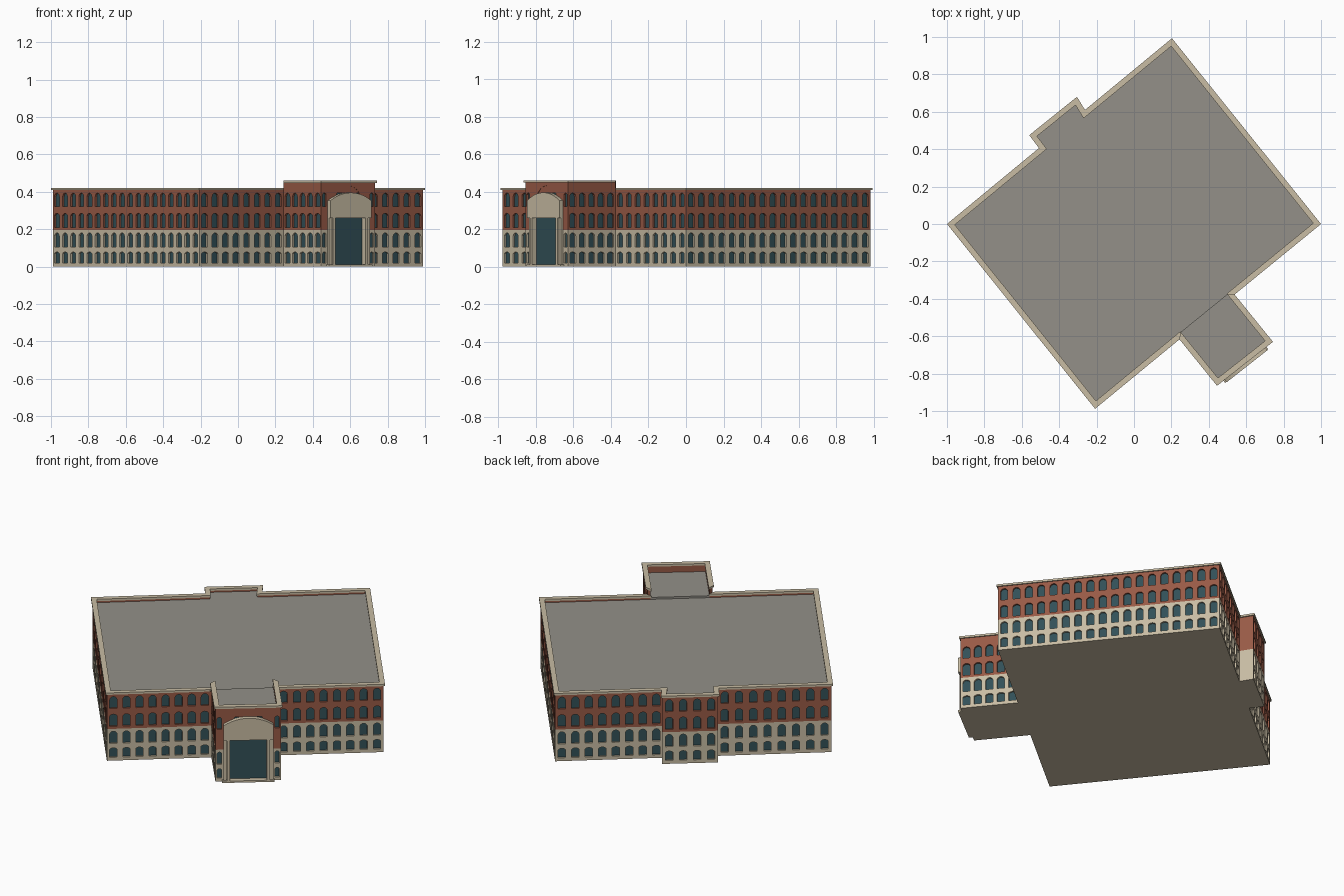
import bpy, bmesh, math
from mathutils import Vector

cube = bpy.data.objects.get("Cube")
if cube:
    bpy.data.objects.remove(cube, do_unlink=True)


def material(name, rgb):
    lin = [(c / 255 / 12.92) if c < 10 else ((c / 255 + 0.055) / 1.055) ** 2.4 for c in rgb]
    m = bpy.data.materials.new(name)
    m.use_nodes = True
    m.diffuse_color = (*lin, 1)
    m.node_tree.nodes["Principled BSDF"].inputs["Base Color"].default_value = (*lin, 1)
    return m


STONE, BRICK, GLASS, ROOF = range(4)
MATS = [material("pale_stone", (200, 188, 163)), material("red_brick", (152, 90, 70)),
        material("dark_glass", (50, 80, 87)), material("grey_roof", (147, 144, 136))]

# Outer line of the cornice, counter-clockwise from the west corner
PLAN = [Vector(p) for p in (
    (-1, 0), (-.208, -.988), (.243, -.617), (.444, -.865), (.743, -.63), (.538, -.377),
    (1, 0), (.203, .993), (-.262, .61), (-.305, .68), (-.56, .475), (-.508, .406))]
N = len(PLAN)
# Name and number of window bays for each wall
WALLS = [("right_side", 18), ("front_right_wing", 8), ("entrance_right_side", 5),
         ("entrance_front", 0), ("entrance_left_side", 5), ("front_left_wing", 8),
         ("left_side", 18), ("back_left_wing", 8), ("back_bay_left_side", 0),
         ("back_bay", 4), ("back_bay_right_side", 0), ("back_right_wing", 8)]
TOWER = (2, 3, 4)
MAIN_TOP, TOWER_TOP, ROOF_Z, CAP = .42, .46, .397, .012
BAND = .195
# Each storey: floor, sill, arch crown, arch rise
STOREYS = [(0, .02, .078, .008), (.093, .105, .18, .016),
           (BAND, .21, .285, .012), (.303, .32, .393, .02)]


def outward(i):
    d = (PLAN[(i + 1) % N] - PLAN[i % N]).normalized()
    return Vector((d.y, -d.x))


def inset(dist):
    pts = []
    for i, p in enumerate(PLAN):
        a, b = outward(i - 1), outward(i)
        pts.append(p - (a + b) / (1 + a.dot(b)) * dist)
    return pts


def finish(bm, name, solid=False):
    if solid:
        bmesh.ops.recalc_face_normals(bm, faces=bm.faces)
    me = bpy.data.meshes.new(name)
    bm.to_mesh(me)
    bm.free()
    for m in MATS:
        me.materials.append(m)
    ob = bpy.data.objects.new(name, me)
    bpy.context.collection.objects.link(ob)
    return ob


def face(bm, pts, mat):
    bm.faces.new([bm.verts.new(p) for p in pts]).material_index = mat


def prism(bm, low, high, mat):
    """Closed solid between two matching outlines."""
    a, b = [bm.verts.new(p) for p in low], [bm.verts.new(p) for p in high]
    n = len(a)
    faces = [bm.faces.new(a[::-1]), bm.faces.new(b)]
    faces += [bm.faces.new((a[k], a[(k + 1) % n], b[(k + 1) % n], b[k])) for k in range(n)]
    for f in faces:
        f.material_index = mat


def arch(s0, s1, spring, rise, steps):
    """Arch points from right to left."""
    mid, half = (s0 + s1) / 2, (s1 - s0) / 2
    rad = (half * half + rise * rise) / (2 * rise)
    t = math.asin(min(1, half / rad))
    return [(mid + rad * math.sin(t - 2 * t * k / steps),
             spring + rise - rad + rad * math.cos(t - 2 * t * k / steps))
            for k in range(steps + 1)]


walls = inset(.007)


class Facade:
    """Draws in wall coordinates: along, up, out."""

    def __init__(self, i):
        self.p, q = walls[i], walls[(i + 1) % N]
        self.len = (q - self.p).length
        self.d = (q - self.p).normalized()
        self.n = outward(i)
        self.bm = bmesh.new()

    def at(self, s, z, out=0):
        v = self.p + self.d * s + self.n * out
        return (v.x, v.y, z)

    def flat(self, pts, mat, out=0):
        face(self.bm, [self.at(s, z, out) for s, z in pts], mat)

    def rect(self, s0, s1, z0, z1):
        self.flat([(s0, z0), (s1, z0), (s1, z1), (s0, z1)], BRICK if z0 + z1 > 2 * BAND else STONE)

    def bay(self, s0, s1, z0, z1, width, sill, crown, rise, steps=6, depth=.011):
        """Wall panel with a recessed arched window."""
        mat = BRICK if z0 + z1 > 2 * BAND else STONE
        a, b = (s0 + s1 - width) / 2, (s0 + s1 + width) / 2
        curve = arch(a, b, crown - rise, rise, steps)
        self.rect(s0, a, z0, z1)
        self.rect(b, s1, z0, z1)
        self.flat([(a, z0), (b, z0), (b, sill), (a, sill)], mat)
        self.flat(curve[::-1] + [(b, z1), (a, z1)], mat)
        hole = [(a, sill), (b, sill)] + curve
        self.flat(hole, GLASS, -depth)
        for k, u in enumerate(hole):
            v = hole[(k + 1) % len(hole)]
            face(self.bm, [self.at(*u), self.at(*v), self.at(*v, -depth), self.at(*u, -depth)], mat)

    def solid(self, pts, out0, out1, mat):
        prism(self.bm, [self.at(s, z, out0) for s, z in pts],
              [self.at(s, z, out1) for s, z in pts], mat)


def storeys(top):
    for k, (z0, sill, crown, rise) in enumerate(STOREYS):
        yield k, z0, (STOREYS[k + 1][0] if k < 3 else top), sill, crown, rise


# Walls with rows of arched windows
for i, (name, bays) in enumerate(WALLS):
    f = Facade(i)
    top = (TOWER_TOP if i in TOWER else MAIN_TOP) - CAP
    L = f.len
    if i == 3:
        # Narrow windows beside the portal
        e = .12 * L
        for k, z0, z1, sill, crown, rise in storeys(top):
            for s in (0, L - e):
                if k == 2:
                    f.rect(s, s + e, z0, z1)
                else:
                    f.bay(s, s + e, z0, z1, .024, sill, crown, rise)
        # Great doorway and the lunette above it
        f.bay(e, L - e, 0, .28, .56 * L, .01, .272, .002)
        f.bay(e, L - e, .28, top, .5 * L, .3, .432, .085, 14)
    elif bays:
        pitch = L / bays
        for k, z0, z1, sill, crown, rise in storeys(top):
            for j in range(bays):
                f.bay(j * pitch, (j + 1) * pitch, z0, z1, .041, sill, crown, rise)
    else:
        f.rect(0, L, 0, BAND)
        f.rect(0, L, BAND, top)
    finish(f.bm, name + "_wall")

# Entrance portal: pillars, arched hood and doorstep
f = Facade(3)
L = f.len


def block(s0, s1, z0, z1, out):
    f.solid([(s0, z0), (s1, z0), (s1, z1), (s0, z1)], -.005, out, STONE)


for side in (0, 1):
    for t0, t1, out in ((.12, .17, .012), (.175, .22, .02)):
        a, b = (t0, t1) if side == 0 else (1 - t1, 1 - t0)
        block(a * L, b * L, 0, .262, out)
block(.1 * L, .9 * L, 0, .011, .022)
f.solid([(.12 * L, .26), (.88 * L, .26)] + arch(.12 * L, .88 * L, .352, .043, 14), -.005, .024, STONE)
finish(f.bm, "entrance_portal", True)


# Parapet and cornice, one mitred length for each wall
def ring(name, outer, inner, mat, span):
    bm = bmesh.new()
    for i in range(N):
        z0, z1 = span(TOWER_TOP if i in TOWER else MAIN_TOP)
        j = (i + 1) % N
        quad = (outer[i], outer[j], inner[j], inner[i])
        prism(bm, [(*p, z0) for p in quad], [(*p, z1) for p in quad], mat)
    finish(bm, name, True)


inner = inset(.026)
ring("parapet", inset(.009), inner, BRICK, lambda t: (ROOF_Z - .004, t - CAP))
ring("cornice", PLAN, inset(.03), STONE, lambda t: (t - CAP, t))

# Roofs and underside
bm = bmesh.new()
face(bm, [(*p, ROOF_Z) for p in inner], ROOF)
finish(bm, "main_roof")
bm = bmesh.new()
prism(bm, [(*p, ROOF_Z - .005) for p in inner[2:6]], [(*p, ROOF_Z + .012) for p in inner[2:6]], ROOF)
finish(bm, "entrance_roof", True)
bm = bmesh.new()
face(bm, [(*p, 0) for p in reversed(walls)], STONE)
finish(bm, "base")
